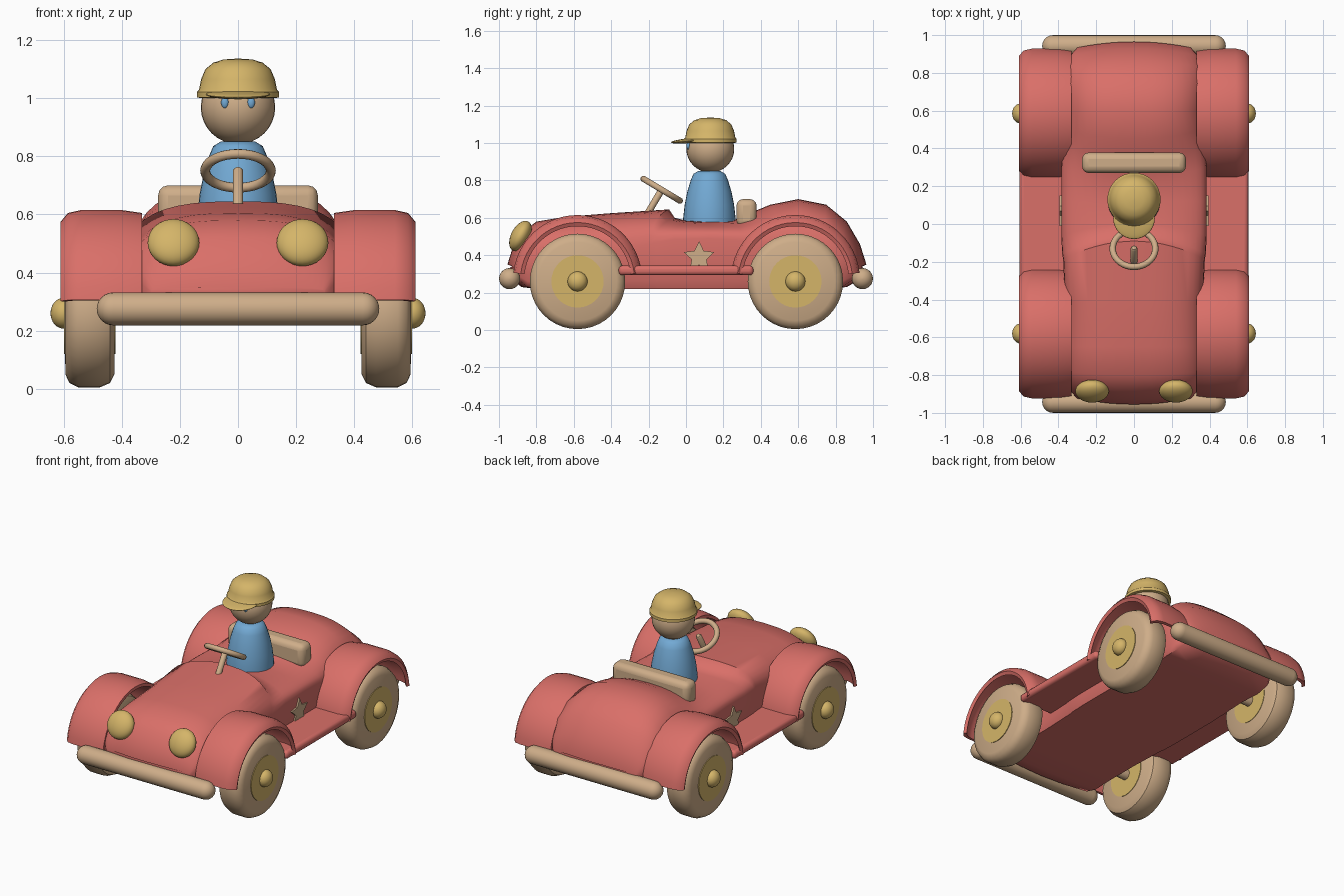
import bpy, bmesh
from math import sin, cos, pi, radians
from mathutils import Vector

if "Cube" in bpy.data.objects:
    bpy.data.objects.remove(bpy.data.objects["Cube"])


def material(name, rgb):
    m = bpy.data.materials.new(name)
    m.use_nodes = True
    m.diffuse_color = (*rgb, 1)
    m.node_tree.nodes["Principled BSDF"].inputs["Base Color"].default_value = (*rgb, 1)
    return m


RED = material("coral red", (.70, .16, .14))
TAN = material("pale wood", (.62, .42, .25))
YELLOW = material("mustard yellow", (.66, .46, .14))
BLUE = material("sky blue", (.17, .40, .66))


def finish(obj, name, mat, angle=40):
    obj.name = name
    obj.data.materials.append(mat)
    bpy.ops.object.select_all(action="DESELECT")
    obj.select_set(True)
    bpy.context.view_layer.objects.active = obj
    bpy.ops.object.shade_smooth_by_angle(angle=radians(angle))
    return obj


def loft(name, rings, mat, angle=40):
    """Skin a list of closed rings and cap both ends."""
    bm = bmesh.new()
    rows = [[bm.verts.new(p) for p in ring] for ring in rings]
    n = len(rows[0])
    for a, b in zip(rows, rows[1:]):
        for i in range(n):
            j = (i + 1) % n
            bm.faces.new((a[i], a[j], b[j], b[i]))
    bm.faces.new(rows[0])
    bm.faces.new(rows[-1])
    bmesh.ops.recalc_face_normals(bm, faces=bm.faces)
    mesh = bpy.data.meshes.new(name)
    bm.to_mesh(mesh)
    bm.free()
    obj = bpy.data.objects.new(name, mesh)
    bpy.context.collection.objects.link(obj)
    return finish(obj, name, mat, angle)


def lathe(name, profile, centre, axis, mat, n=32):
    """Spin (radius, height) pairs about an axis."""
    q = Vector(axis).to_track_quat("Z", "Y")
    c = Vector(centre)
    turns = [2 * pi * i / n for i in range(n)]
    rings = [[c + q @ Vector((r * cos(t), r * sin(t), h)) for t in turns] for r, h in profile]
    return loft(name, rings, mat)


def ball(name, centre, size, mat, tilt=0):
    bpy.ops.mesh.primitive_uv_sphere_add(segments=32, ring_count=16, radius=1,
                                         location=centre, rotation=(tilt, 0, 0))
    obj = bpy.context.object
    obj.scale = size
    return finish(obj, name, mat)


def box(name, lo, hi, bevel, mat, segments=3):
    lo, hi = Vector(lo), Vector(hi)
    bpy.ops.mesh.primitive_cube_add(size=1, location=(lo + hi) / 2)
    obj = bpy.context.object
    obj.scale = hi - lo
    bpy.ops.object.transform_apply(location=False, rotation=False, scale=True)
    mod = obj.modifiers.new("rounding", "BEVEL")
    mod.width, mod.segments = bevel, segments
    return finish(obj, name, mat)


# Body: stations of y, half width, bottom, shoulder, crown, bow
STATIONS = [
    (-.955, .30, .32, .335, .35, .05), (-.93, .33, .27, .36, .43, .05),
    (-.88, .355, .23, .38, .52, .04), (-.80, .37, .22, .40, .58, .02),
    (-.65, .365, .22, .41, .605, 0), (-.40, .365, .22, .42, .625, -.02),
    (-.09, .375, .22, .46, .645, -.10), (-.06, .38, .22, .47, .60, -.10),
    (0, .385, .22, .485, .585, -.06), (.12, .385, .22, .49, .58, 0),
    (.24, .385, .22, .48, .58, .06), (.34, .38, .22, .45, .625, .08),
    (.45, .375, .22, .42, .67, .05), (.60, .37, .22, .41, .70, 0),
    (.75, .38, .22, .40, .67, -.01), (.86, .37, .23, .38, .58, -.03),
    (.93, .34, .27, .36, .46, -.05), (.965, .30, .31, .33, .35, -.05)]


def body_ring(y, w, bottom, shoulder, crown, bow):
    half = [(0, bottom), (w * .5, bottom), (w * .95, bottom), (w, bottom + (shoulder - bottom) * .2)]
    for i in range(11):
        t = i / 10 * pi / 2
        half.append((w * cos(t) ** .75, shoulder + (crown - shoulder) * sin(t) ** .75))
    half[-1] = (0, crown)
    ring = half + [(-x, z) for x, z in half[-2:0:-1]]
    return [(x, y + bow * (x / .38) ** 2, z) for x, z in ring]


loft("car_body", [body_ring(*s) for s in STATIONS], RED, 45)

# Wheels, hubs, axles and fenders
FENDER = [(.33, .335), (.40, .345), (.54, .345), (.585, .335), (.61, .305),
          (.60, .285), (.57, .315), (.53, .325), (.40, .325), (.33, .315)]
TYRE = [(.01, .425), (.21, .425), (.24, .44), (.255, .475),
        (.255, .55), (.24, .58), (.21, .594), (.01, .596)]
for side, sx in (("left", 1), ("right", -1)):
    for end, y in (("front", -.58), ("rear", .585)):
        tag = end + "_" + side
        hub, out = (0, y, .26), (sx, 0, 0)
        lathe(tag + "_wheel", TYRE, hub, out, TAN, 40)
        lathe(tag + "_outer_disc", [(.14, .592), (.14, .599)], hub, out, YELLOW)
        lathe(tag + "_inner_disc", [(.14, .422), (.14, .428)], hub, out, YELLOW)
        ball(tag + "_hub_cap", (sx * .60, y, .26), (.045, .053, .053), YELLOW)
        lathe(tag + "_axle", [(.005, .26), (.032, .37), (.034, .43)], hub, out, TAN, 16)
        rings = []
        for i in range(25):
            t = radians(6 + 168 * i / 24)
            rings.append([(sx * x, y + r * cos(t), .27 + r * sin(t)) for x, r in FENDER])
        loft(tag + "_fender", rings, RED)

    # Running board and star badge
    x0, x1 = sorted((sx * .34, sx * .605))
    box(side + "_running_board", (x0, -.36, .293), (x1, .36, .345), .02, RED)
    star = [(y, z) for k in range(10) for r in [.085 if k % 2 == 0 else .042]
            for y, z in [(.07 + r * sin(k * pi / 5), .39 + r * cos(k * pi / 5))]]
    loft(side + "_star", [[(sx * x, y, z) for y, z in star] for x in (.36, .395)], TAN, 20)

    # Headlights and eyes
    ball(side + "_headlight", (sx * .222, -.885, .503), (.089, .088, .05), YELLOW, radians(62))
    ball(side + "_eye", (sx * .045, .013, .985), (.013, .01, .02), BLUE)

# Bumpers with round ends
for end, y in (("front", -.943), ("rear", .943)):
    caps = [(.056 * cos(a) + .0005, .43 + .056 * sin(a)) for a in [k * pi / 12 for k in range(7)]]
    lathe(end + "_bumper", [(r, -h) for r, h in reversed(caps)] + caps, (0, y, .275), (1, 0, 0), TAN, 24)

# Seat back and steering wheel
box("seat_back", (-.275, .27, .55), (.275, .378, .70), .035, TAN)
bpy.ops.mesh.primitive_torus_add(major_radius=.113, minor_radius=.017, major_segments=36,
                                 minor_segments=10, location=(0, -.13, .75),
                                 rotation=(radians(-31), 0, 0))
finish(bpy.context.object, "steering_wheel", TAN)
lathe("steering_column", [(.018, -.17), (.018, .0), (.012, .008)], (0, -.13, .75), (0, .51, .86), TAN, 16)

# Driver: torso, head and cap
lathe("driver_torso", [(.14, .54), (.14, .60), (.132, .67), (.118, .74), (.10, .80), (.085, .835), (.06, .85)],
      (0, .125, 0), (0, 0, 1), BLUE)
ball("driver_head", (0, .13, .968), (.128, .128, .126), TAN)
lathe("cap_crown", [(.128, 1.0), (.141, 1.003), (.141, 1.022), (.134, 1.03), (.127, 1.065),
                    (.112, 1.1), (.085, 1.122), (.05, 1.133), (.005, 1.136)],
      (0, .13, 0), (0, 0, 1), YELLOW)
ball("cap_brim", (0, .03, 1.013), (.11, .11, .014), YELLOW, radians(5))
